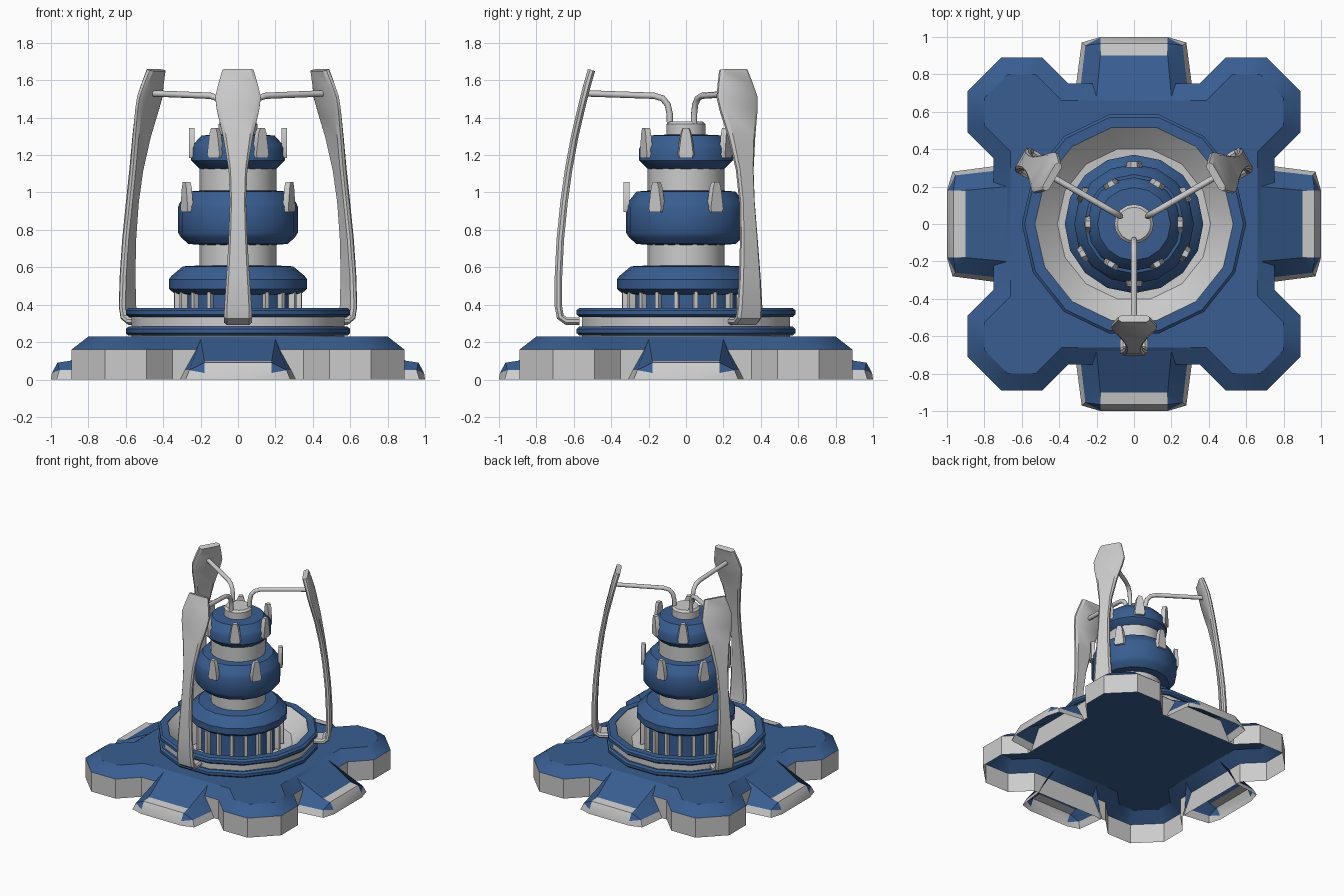
import bpy, math
from mathutils import Matrix, Vector

if "Cube" in bpy.data.objects:
    bpy.data.objects.remove(bpy.data.objects["Cube"])

blue = bpy.data.materials.new("blue_paint")
blue.diffuse_color = (0.04, 0.11, 0.28, 1)
blue.use_nodes = True
blue.node_tree.nodes["Principled BSDF"].inputs["Base Color"].default_value = blue.diffuse_color


def mesh(name, verts, faces, mat=None, turn=0.0):
    me = bpy.data.meshes.new(name)
    me.from_pydata([tuple(v) for v in verts], [], faces)
    me.transform(Matrix.Rotation(turn, 4, 'Z'))
    if mat:
        me.materials.append(mat)
    ob = bpy.data.objects.new(name, me)
    bpy.context.collection.objects.link(ob)
    return ob


def loft(name, rings, mat=None, turn=0.0, cap_start=False, cap_end=False, loop=False):
    n, m = len(rings[0]), len(rings)
    faces = []
    for i in range(m if loop else m - 1):
        a, b = i * n, (i + 1) % m * n
        faces += [(a + j, a + (j + 1) % n, b + (j + 1) % n, b + j) for j in range(n)]
    if cap_start:
        faces.append(tuple(reversed(range(n))))
    if cap_end:
        faces.append(tuple(range((m - 1) * n, m * n)))
    return mesh(name, [v for r in rings for v in r], faces, mat, turn)


def lathe(name, profile, mat=None, n=16, **kw):
    rings = [[(r * math.cos(math.tau * k / n), r * math.sin(math.tau * k / n), z)
              for k in range(n)] for r, z in profile]
    return loft(name, rings, mat, **kw)


# Base plate: four chamfered lobes, open underneath
def plate_outline(points, z):
    out = []
    for k in range(4):
        c, s = round(math.cos(k * math.pi / 2)), round(math.sin(k * math.pi / 2))
        out += [(x * c - y * s, x * s + y * c, z) for x, y in points]
    return out


outer = [(0.75, 0.35), (0.89, 0.49), (0.89, 0.71), (0.71, 0.89), (0.49, 0.89), (0.35, 0.75)]
inner = [(0.66, 0.387), (0.80, 0.527), (0.80, 0.673), (0.673, 0.80), (0.527, 0.80), (0.387, 0.66)]
loft("base_wall", [plate_outline(outer, 0), plate_outline(outer, 0.16)])
loft("base_top", [plate_outline(outer, 0.16), plate_outline(inner, 0.23)], blue, cap_end=True)

# Four sloping feet with grey rim and end block
low = [(-0.31, 0.74, 0), (-0.28, 0.97, 0), (-0.18, 1.0, 0),
       (0.18, 1.0, 0), (0.28, 0.97, 0), (0.31, 0.74, 0)]
lip = [(-0.285, 0.74, 0.05), (-0.26, 0.955, 0.05), (-0.18, 0.995, 0.035),
       (0.18, 0.995, 0.035), (0.26, 0.955, 0.05), (0.285, 0.74, 0.05)]
for k in range(4):
    a = k * math.pi / 2
    rim = low + lip + [(-0.18, 0.965, 0.09), (0.18, 0.965, 0.09), (0.18, 0.9, 0.1), (-0.18, 0.9, 0.1)]
    faces = [(j + 1, j, j + 6, j + 7) for j in range(5)]
    faces += [(9, 8, 12, 13), (13, 12, 15, 14)]
    mesh(f"foot_rim_{k}", rim, faces, None, a)
    ramp = [(-0.20, 0.68, 0.215), (0.20, 0.68, 0.215), (0.18, 0.9, 0.1), (-0.18, 0.9, 0.1),
            lip[0], lip[1], lip[2], lip[3], lip[4], lip[5],
            (-0.18, 0.965, 0.09), (0.18, 0.965, 0.09)]
    mesh(f"foot_ramp_{k}", ramp,
         [(0, 3, 2, 1), (0, 4, 5, 3), (3, 5, 10), (10, 5, 6),
          (1, 2, 8, 9), (2, 11, 8), (11, 7, 8)], blue, a)

# Ring: two blue bands, grey groove and grey bowl
for name, z in (("lower_ring_band", 0.235), ("upper_ring_band", 0.335)):
    lathe(name, [(0.53, z), (0.585, z), (0.6, z + 0.013), (0.6, z + 0.035),
                 (0.585, z + 0.048), (0.53, z + 0.048)], blue, 14, loop=True)
lathe("ring_bowl", [(0.57, 0.23), (0.57, 0.36), (0.53, 0.378), (0.49, 0.34), (0.41, 0.27),
                    (0.30, 0.26)], None, 14, cap_end=True)

# Central tower: grey core and three blue collars
lathe("tower_core", [(0.205, 0.26), (0.205, 1.2)], None, 24)
lathe("lower_collar", [(0.315, 0.26), (0.315, 0.455), (0.34, 0.46), (0.37, 0.485), (0.37, 0.535),
                       (0.355, 0.555), (0.295, 0.605), (0.20, 0.61)], blue)
lathe("middle_collar", [(0.20, 0.72), (0.265, 0.725), (0.305, 0.76), (0.32, 0.785), (0.32, 0.925),
                        (0.308, 0.95), (0.265, 1.005), (0.20, 1.01)], blue)
lathe("upper_collar", [(0.19, 1.12), (0.205, 1.125), (0.25, 1.17), (0.25, 1.235),
                       (0.24, 1.255), (0.195, 1.305), (0.09, 1.31)], blue, cap_end=True)
lathe("top_cap", [(0.105, 1.30), (0.105, 1.365), (0.09, 1.38)], None, 16, cap_end=True)


# Flat tapered plates standing around a collar, facing outward
def pads(name, shape, radius, depth, count, start):
    for k in range(count):
        back = [(x, -radius + depth / 2, z) for x, z in shape]
        front = [(x * 0.8, -radius - depth / 2, z) for x, z in shape]
        loft(f"{name}_{k}", [back, front], None, start + k * math.tau / count,
             cap_start=True, cap_end=True)


def claw(z):
    return [(-0.048, z + 0.02), (-0.04, z), (0.04, z), (0.048, z + 0.02), (0.03, z + 0.13),
            (0.018, z + 0.16), (-0.018, z + 0.16), (-0.03, z + 0.13)]


pads("middle_claw", claw(0.895), 0.318, 0.03, 6, 0)
pads("upper_claw", claw(1.185), 0.248, 0.03, 6, math.pi / 6)
pads("lower_fin", [(-0.014, 0.27), (0.014, 0.27), (0.014, 0.45), (0.007, 0.48),
                   (-0.007, 0.48), (-0.014, 0.45)], 0.32, 0.05, 20, math.pi / 20)

# Three curved arms (radius, height, half width) joined to the cap by bent rods
arm = [(0.57, 0.312, 0.07), (0.64, 0.312, 0.075), (0.672, 0.335, 0.075), (0.682, 0.39, 0.073),
       (0.682, 0.55, 0.062), (0.672, 0.75, 0.05), (0.652, 0.95, 0.043), (0.628, 1.12, 0.05),
       (0.595, 1.3, 0.08), (0.562, 1.44, 0.113), (0.545, 1.51, 0.122), (0.527, 1.58, 0.105),
       (0.505, 1.655, 0.083)]
for k in range(3):
    turn = k * math.tau / 3
    rings = []
    for i, (r, z, w) in enumerate(arm):
        p, q = arm[max(i - 1, 0)], arm[min(i + 1, len(arm) - 1)]
        t = Vector((q[0] - p[0], q[1] - p[1])).normalized()
        ring = []
        for u, v in ((-1, -.4), (-.8, -1), (.8, -1), (1, -.4), (1, .4), (.8, 1), (-.8, 1), (-1, .4)):
            d = v * 0.02
            ring.append((u * w, -(r + d * t.y), z - d * t.x))
        rings.append(ring)
    loft(f"arm_{k}", rings, None, turn, cap_start=True, cap_end=True)

    cu = bpy.data.curves.new(f"arm_rod_{k}", 'CURVE')
    cu.dimensions, cu.bevel_depth, cu.bevel_resolution = '3D', 0.017, 2
    cu.use_fill_caps = True
    path = [(0.085, 1.34), (0.087, 1.42), (0.098, 1.47), (0.125, 1.503), (0.17, 1.517), (0.54, 1.53)]
    sp = cu.splines.new('POLY')
    sp.points.add(len(path) - 1)
    for pt, (r, z) in zip(sp.points, path):
        pt.co = (r * math.sin(turn), -r * math.cos(turn), z, 1)
    sp.use_smooth = True
    bpy.context.collection.objects.link(bpy.data.objects.new(f"arm_rod_{k}", cu))

# Smooth shading with sharp edges kept
for ob in bpy.context.scene.objects:
    if ob.type == 'MESH':
        ob.select_set(True)
        bpy.context.view_layer.objects.active = ob
bpy.ops.object.shade_smooth_by_angle(angle=math.radians(32))
